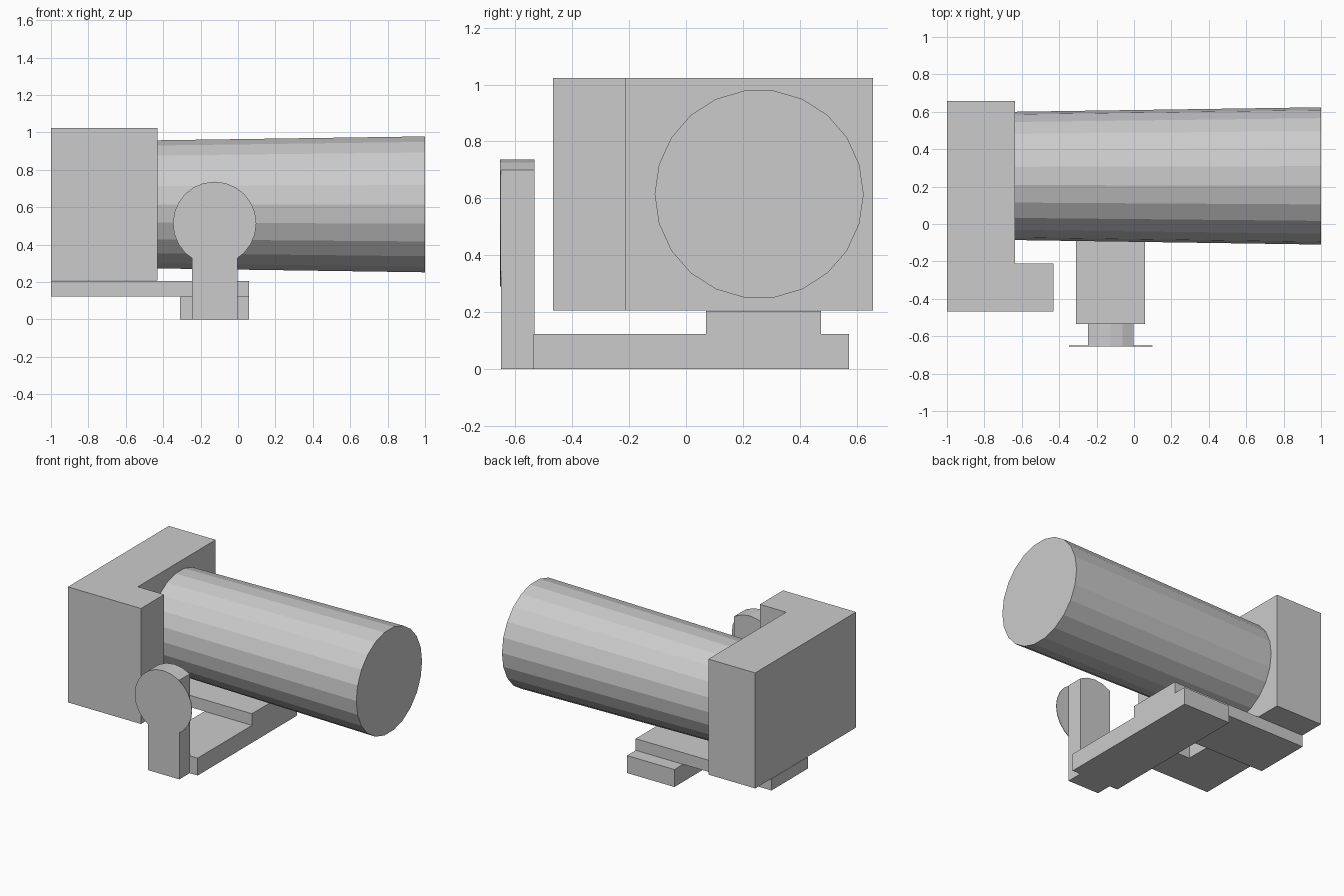
import bpy, math
from mathutils import Vector

if "Cube" in bpy.data.objects:
    bpy.data.objects.remove(bpy.data.objects["Cube"])


def prism(name, profile, offset):
    """Extrude a flat closed profile of 3D points along an offset."""
    n, d = len(profile), Vector(offset)
    low = [Vector(p) for p in profile]
    faces = [tuple(range(n))[::-1], tuple(range(n, 2 * n))]
    faces += [(i, (i + 1) % n, n + (i + 1) % n, n + i) for i in range(n)]
    return mesh_object(name, low + [p + d for p in low], faces)


def mesh_object(name, verts, faces):
    mesh = bpy.data.meshes.new(name)
    mesh.from_pydata(verts, [], faces)
    obj = bpy.data.objects.new(name, mesh)
    bpy.context.collection.objects.link(obj)
    # make normals consistent
    import bmesh
    bm = bmesh.new()
    bm.from_mesh(mesh)
    bmesh.ops.recalc_face_normals(bm, faces=bm.faces)
    bm.to_mesh(mesh)
    bm.free()
    return obj


def box(name, x0, x1, y0, y1, z0, z1):
    return prism(name, [(x0, y0, z0), (x1, y0, z0), (x1, y1, z0), (x0, y1, z0)],
                 (0, 0, z1 - z0))


# L-shaped body with a forward grip
body_outline = [(-1, -0.468), (-0.43, -0.468), (-0.43, -0.21),
                (-0.635, -0.21), (-0.635, 0.657), (-1, 0.657)]
prism("body", [(x, y, 0.207) for x, y in body_outline], (0, 0, 0.815))

# Slightly flared 22-sided barrel along x
bpy.ops.mesh.primitive_cone_add(vertices=22, radius1=0.343, radius2=0.367, depth=1.635)
barrel = bpy.context.object
barrel.name = "barrel"
barrel.rotation_euler = (0, math.pi / 2, 0)
barrel.location = (0.1825, 0.257, 0.615)

# Mounting plates: one under the body, one crossing below it
box("mount_plate", -1, 0.06, 0.07, 0.475, 0.123, 0.205)
box("cross_plate", -0.31, 0.06, -0.535, 0.572, 0, 0.123)

# Upright post with its top following the disc's rim
CX, CZ, R = -0.125, 0.513, 0.223
half = math.asin(0.122 / R)
arch = [(CX + R * math.sin(a), -0.65, CZ + R * math.cos(a))
        for a in (half * (1 - i / 2) for i in range(5))]
prism("post", [(CX - 0.122, -0.65, 0), (CX + 0.122, -0.65, 0)] + arch, (0, 0.117, 0))

# Thin round disc on the front of the post
rim = [(CX + R * math.cos(k * math.tau / 24), -0.654, CZ + R * math.sin(k * math.tau / 24))
       for k in range(24)]
prism("disc", rim, (0, 0.004, 0))
